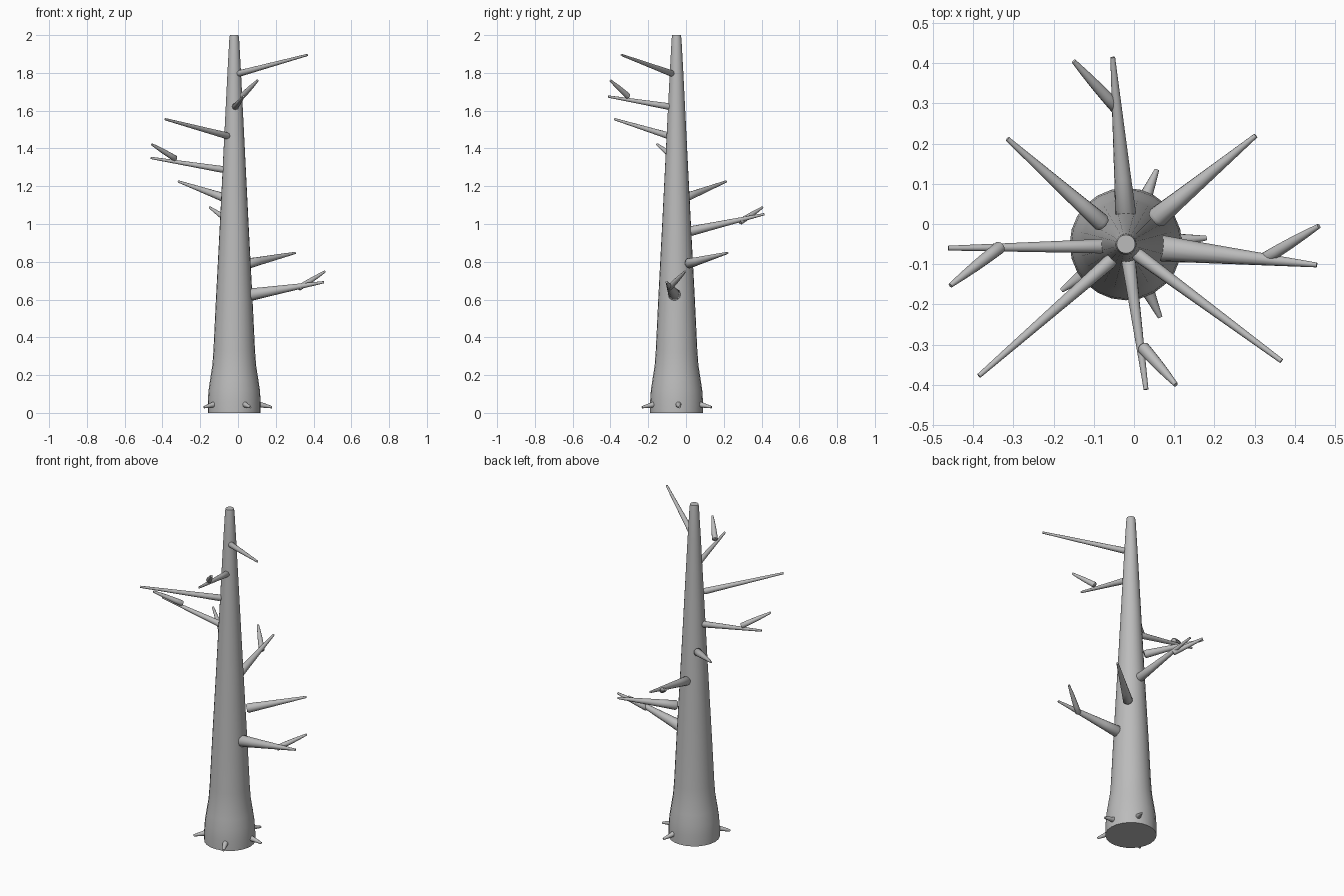
import bpy, bmesh, math
from mathutils import Vector

if "Cube" in bpy.data.objects:
    bpy.data.objects.remove(bpy.data.objects["Cube"])

bark = bpy.data.materials.new("grey_bark")
bark.diffuse_color = (0.5, 0.5, 0.5, 1)
bark.use_nodes = True
bark.node_tree.nodes["Principled BSDF"].inputs["Base Color"].default_value = bark.diffuse_color


def lathe(name, start, axis, profile, sides):
    """Closed round solid: profile is (distance along axis, radius)."""
    turn = Vector((0, 0, 1)).rotation_difference(Vector(axis))
    bm = bmesh.new()
    rings = []
    for d, r in profile:
        rings.append([bm.verts.new(Vector(start) + turn @ Vector(
            (r * math.cos(2 * math.pi * i / sides), r * math.sin(2 * math.pi * i / sides), d)))
            for i in range(sides)])
    for a, b in zip(rings, rings[1:]):
        for i in range(sides):
            j = (i + 1) % sides
            bm.faces.new((a[i], a[j], b[j], b[i]))
    bm.faces.new(rings[0][::-1])
    bm.faces.new(rings[-1])
    mesh = bpy.data.meshes.new(name)
    bm.to_mesh(mesh)
    bm.free()
    mesh.materials.append(bark)
    ob = bpy.data.objects.new(name, mesh)
    bpy.context.collection.objects.link(ob)
    bpy.ops.object.select_all(action='DESELECT')
    bpy.context.view_layer.objects.active = ob
    ob.select_set(True)
    bpy.ops.object.shade_smooth_by_angle(angle=math.radians(40))
    return ob


def limb(name, start, tip, r0, r1, bulge=0.0):
    """Tapered limb; bulge swells the lower part."""
    d = Vector(tip) - Vector(start)
    n = d.length
    profile = [(0, r0 * 0.75), (0.03 * n, r0)]
    profile += [(t * n, r0 + (r1 - r0) * t + bulge * math.sin(math.pi * t))
                for t in (0.25, 0.5, 0.75, 1)]
    return lathe(name, start, d, profile, 12)


# Trunk with flared foot
CX, CY = -0.02, -0.05
lathe("trunk", (CX, CY, 0), (0, 0, 1),
      [(0, 0.14), (0.06, 0.14), (0.12, 0.136), (0.18, 0.127), (0.25, 0.116), (0.33, 0.110),
       (0.6, 0.097), (1.0, 0.076), (1.4, 0.056), (1.8, 0.036), (1.98, 0.026), (2.0, 0.023)], 24)

# Main branches: start, tip, base radius
branches = [
    ((0.00, -0.07, 1.795), (0.367, -0.341, 1.895), 0.017),
    ((-0.015, -0.08, 1.62), (0.03, -0.412, 1.675), 0.018),
    ((-0.05, -0.085, 1.465), (-0.386, -0.378, 1.555), 0.018),
    ((-0.07, -0.055, 1.287), (-0.462, -0.06, 1.35), 0.018),
    ((-0.075, -0.002, 1.14), (-0.315, 0.212, 1.225), 0.023),
    ((-0.02, 0.015, 0.96), (-0.053, 0.415, 1.052), 0.026),
    ((0.05, 0.01, 0.79), (0.303, 0.22, 0.847), 0.027),
    ((0.06, -0.06, 0.625), (0.455, -0.102, 0.692), 0.033),
]
for i, (start, tip, r) in enumerate(branches):
    limb(f"branch_{i + 1}", start, tip, r, 0.006)

# Side twigs
twigs = [
    ((0.02, -0.305, 1.675), (0.104, -0.4, 1.76)),
    ((-0.33, -0.055, 1.345), (-0.457, -0.153, 1.422)),
    ((-0.04, 0.285, 1.01), (-0.15, 0.405, 1.088)),
    ((0.32, -0.09, 0.66), (0.46, -0.005, 0.748)),
]
for i, (start, tip) in enumerate(twigs):
    limb(f"twig_{i + 1}", start, tip, 0.016, 0.006, 0.002)

# Root spikes around the foot
for i, (x, y) in enumerate([(0.057, 0.135), (0.18, -0.035), (0.065, -0.232), (-0.18, -0.165)]):
    out = Vector((x - CX, y - CY, 0)).normalized()
    limb(f"root_{i + 1}", Vector((CX, CY, 0.046)) + out * 0.125, (x, y, 0.03), 0.017, 0.006)
